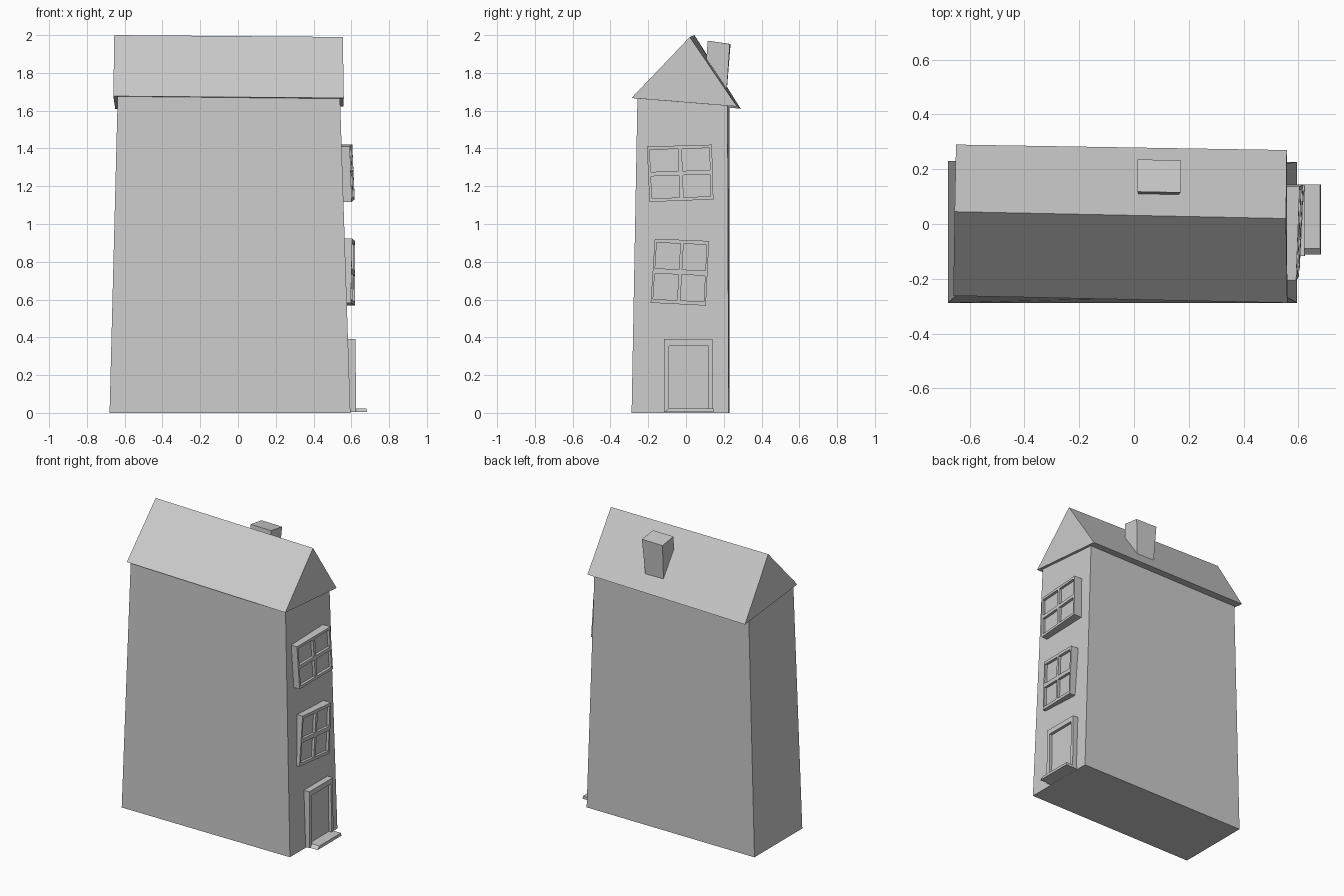
import bpy, bmesh
from mathutils import Vector

if "Cube" in bpy.data.objects:
    bpy.data.objects.remove(bpy.data.objects["Cube"])


def finish(name, bm):
    bmesh.ops.recalc_face_normals(bm, faces=bm.faces[:])
    me = bpy.data.meshes.new(name)
    bm.to_mesh(me)
    bm.free()
    ob = bpy.data.objects.new(name, me)
    bpy.context.collection.objects.link(ob)


def loft(name, a, b):
    """Solid between two matching polygons."""
    bm = bmesh.new()
    va = [bm.verts.new(p) for p in a]
    vb = [bm.verts.new(p) for p in b]
    bm.faces.new(va)
    bm.faces.new(vb)
    n = len(a)
    for i in range(n):
        j = (i + 1) % n
        bm.faces.new((va[i], va[j], vb[j], vb[i]))
    finish(name, bm)


def panel(name, corners, us, vs, back, recess):
    """Crooked slab facing +x with recessed panes in the odd grid cells."""
    bl, br, tr, tl = map(Vector, corners)
    bm = bmesh.new()
    grid = [[bm.verts.new(bl.lerp(br, u).lerp(tl.lerp(tr, u), v)) for u in us] for v in vs]
    panes = []
    for j in range(len(vs) - 1):
        for i in range(len(us) - 1):
            f = bm.faces.new((grid[j][i], grid[j][i + 1], grid[j + 1][i + 1], grid[j + 1][i]))
            if i % 2 and j % 2:
                panes.append(f)
    # outer rim and back
    rim = grid[0] + [r[-1] for r in grid[1:]] + grid[-1][-2::-1] + [r[0] for r in grid[-2:0:-1]]
    rear = [bm.verts.new((back, v.co.y, v.co.z)) for v in rim]
    n = len(rim)
    for i in range(n):
        j = (i + 1) % n
        bm.faces.new((rim[i], rear[i], rear[j], rim[j]))
    bm.faces.new(rear[::-1])
    # sunken panes
    for f in bmesh.ops.extrude_discrete_faces(bm, faces=panes)["faces"]:
        bmesh.ops.translate(bm, verts=f.verts[:], vec=(-recess, 0, 0))
    finish(name, bm)


# Tapered house body
loft("walls",
     [(-.68, -.288, 0), (.595, -.288, 0), (.595, .226, 0), (-.68, .23, 0)],
     [(-.637, -.252, 1.675), (.54, -.257, 1.67), (.54, .22, 1.63), (-.637, .23, 1.625)])

# Slightly twisted gable roof
loft("roof",
     [(-.66, -.262, 1.677), (-.655, .045, 2.0), (-.65, .29, 1.61)],
     [(.56, -.288, 1.667), (.555, .02, 1.99), (.558, .27, 1.622)])

# Chimney narrowing downwards
loft("chimney",
     [(.02, .095, 1.7), (.155, .095, 1.7), (.155, .213, 1.67), (.02, .213, 1.67)],
     [(.013, .118, 1.97), (.17, .115, 1.97), (.172, .232, 1.953), (.013, .236, 1.953)])

# Crooked four-pane windows
us, vs = [0, .04, .475, .535, .96, 1], [0, .06, .46, .54, .94, 1]
panel("upper_window",
      [(.602, -.193, 1.117), (.618, .145, 1.13), (.605, .137, 1.42), (.592, -.207, 1.41)],
      us, vs, .53, .018)
panel("lower_window",
      [(.597, -.187, .583), (.62, .105, .568), (.62, .122, .91), (.605, -.165, .922)],
      us, vs, .55, .018)

# Door in its frame
panel("door",
      [(.625, -.117, .005), (.625, .14, .005), (.622, .14, .39), (.622, -.117, .39)],
      [0, .1, .92, 1], [0, .02, .91, 1], .56, .02)

# Doorstep
loft("doorstep",
     [(.58, -.112, .005), (.682, -.112, .005), (.682, .145, .005), (.58, .145, .005)],
     [(.58, -.09, .024), (.68, -.09, .024), (.68, .145, .024), (.58, .145, .024)])
